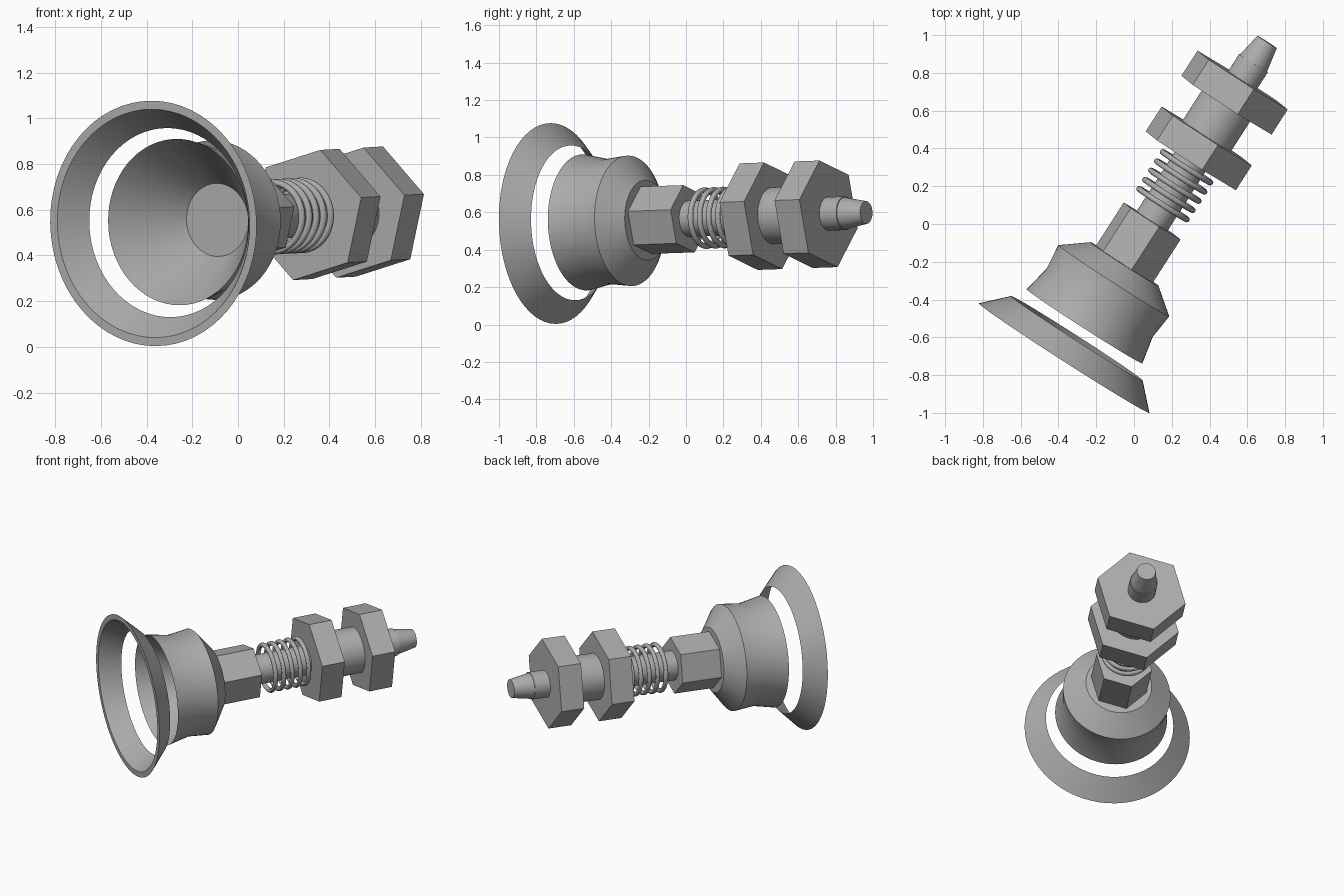
import bpy, bmesh, math
from mathutils import Matrix

cube = bpy.data.objects.get("Cube")
if cube:
    bpy.data.objects.remove(cube, do_unlink=True)

grey = bpy.data.materials.new("metal_grey")
grey.use_nodes = True
colour = (0.42, 0.42, 0.42, 1)
grey.diffuse_color = colour
grey.node_tree.nodes["Principled BSDF"].inputs["Base Color"].default_value = colour

# The whole assembly runs along local +Y, then is swung and tipped slightly
PLACE = (Matrix.Translation((-0.37, -0.71, 0.54))
         @ Matrix.Rotation(math.radians(-32.7), 4, 'Z')
         @ Matrix.Rotation(math.radians(1.7), 4, 'X'))


def lathe(name, profile, sides=64, closed=False, phase=0):
    """Turn (radius, distance) points around Y; open profiles get flat caps."""
    bm = bmesh.new()
    rings = []
    for r, s in profile:
        angles = [phase + math.tau * i / sides for i in range(sides)]
        rings.append([bm.verts.new((r * math.cos(a), s, r * math.sin(a))) for a in angles])
    pairs = list(zip(rings, rings[1:]))
    if closed:
        pairs.append((rings[-1], rings[0]))
    else:
        bm.faces.new(rings[0])
        bm.faces.new(rings[-1])
    for a, b in pairs:
        for i in range(sides):
            j = (i + 1) % sides
            bm.faces.new((a[i], a[j], b[j], b[i]))
    bmesh.ops.recalc_face_normals(bm, faces=bm.faces)
    mesh = bpy.data.meshes.new(name)
    bm.to_mesh(mesh)
    bm.free()
    mesh.materials.append(grey)
    obj = bpy.data.objects.new(name, mesh)
    bpy.context.collection.objects.link(obj)
    obj.matrix_world = PLACE
    if sides > 6:
        bpy.ops.object.select_all(action='DESELECT')
        obj.select_set(True)
        bpy.context.view_layer.objects.active = obj
        bpy.ops.object.shade_smooth_by_angle(angle=math.radians(30))
    return obj


def hexagon(name, radius, start, end):
    lathe(name, [(radius, start), (radius, end)], sides=6, phase=math.radians(15))


# Suction lip and bellows cup
lathe("suction_lip", [(0.5, 0), (0.537, 0), (0.414, 0.125)], closed=True)
lathe("suction_cup", [(0.16, 0.518), (0.364, 0.2), (0.334, 0.348),
                      (0.349, 0.487), (0.214, 0.592)])

# Hexagonal hub and lock nuts
hexagon("hub", 0.186, 0.58, 0.863)
hexagon("front_nut", 0.295, 1.242, 1.398)
hexagon("rear_nut", 0.295, 1.592, 1.75)

# Rod, threaded sleeve and hose tip
lathe("rod", [(0.097, 0.85), (0.097, 1.26)])
lathe("sleeve", [(0.152, 1.245), (0.152, 1.745)])
lathe("tip_collar", [(0.09, 1.74), (0.09, 1.857)])
lathe("tip_cone", [(0.086, 1.85), (0.061, 1.99)])

# Spring coils
for k in range(5):
    middle = 0.969 + 0.058 * k
    wire = [(0.15 + 0.015 * math.cos(a), middle + 0.015 * math.sin(a))
            for a in (math.tau * i / 12 for i in range(12))]
    lathe(f"spring_coil_{k + 1}", wire, closed=True)
